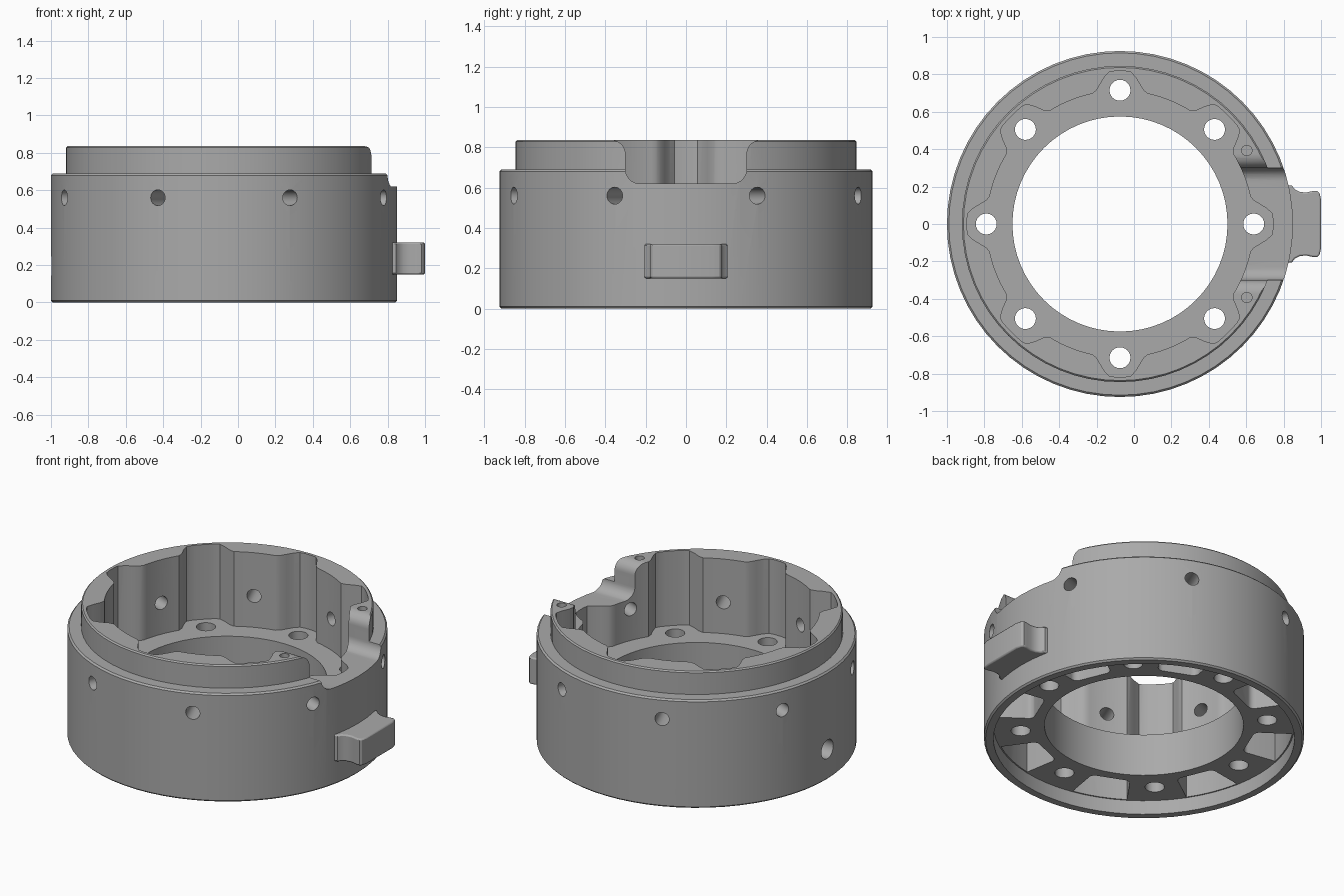
import bpy, bmesh, math
from math import sin, cos, pi, radians
from mathutils import Matrix, Vector

cube = bpy.data.objects.get("Cube")
if cube:
    bpy.data.objects.remove(cube)

CX = -0.075          # ring axis
SEG = 64
grey = bpy.data.materials.new("machined_grey")
grey.use_nodes = True
colour = (0.4, 0.4, 0.4, 1)
grey.diffuse_color = colour
grey.node_tree.nodes["Principled BSDF"].inputs["Base Color"].default_value = colour


def finish(bm, name):
    bmesh.ops.recalc_face_normals(bm, faces=bm.faces)
    mesh = bpy.data.meshes.new(name)
    bm.to_mesh(mesh)
    bm.free()
    mesh.materials.append(grey)
    obj = bpy.data.objects.new(name, mesh)
    bpy.context.collection.objects.link(obj)
    return obj


def prism(bm, outline, lo, hi, matrix=Matrix()):
    """Extrude a 2D outline from lo to hi along the local z axis."""
    low = [bm.verts.new(matrix @ Vector((x, y, lo))) for x, y in outline]
    top = [bm.verts.new(matrix @ Vector((x, y, hi))) for x, y in outline]
    bm.faces.new(low[::-1])
    bm.faces.new(top)
    n = len(low)
    for i in range(n):
        j = (i + 1) % n
        bm.faces.new((low[i], low[j], top[j], top[i]))


def arc(cx, cy, r, start, end, n=8):
    angles = [radians(start + (end - start) * i / n) for i in range(n + 1)]
    return [(cx + r * cos(a), cy + r * sin(a)) for a in angles]


def circle(cx, cy, r, n=24):
    return arc(cx, cy, r, 0, 360, n)[:-1]


def cut(target, bm, name):
    cutter = finish(bm, name)
    cutter.hide_render = True
    mod = target.modifiers.new(name, "BOOLEAN")
    mod.operation, mod.solver, mod.object = "DIFFERENCE", "EXACT", cutter
    bpy.context.view_layer.objects.active = target
    bpy.ops.object.modifier_apply(modifier=name)
    bpy.data.objects.remove(cutter)


def smooth(obj):
    bpy.ops.object.select_all(action="DESELECT")
    obj.select_set(True)
    bpy.context.view_layer.objects.active = obj
    bpy.ops.object.shade_smooth_by_angle(angle=radians(30))


# Stepped housing, turned from its cross-section
section = [(0.575, 0.09), (0.87, 0.09), (0.87, 0), (0.915, 0), (0.925, 0.01),
           (0.925, 0.68), (0.915, 0.69), (0.845, 0.69), (0.845, 0.828),
           (0.837, 0.836), (0.575, 0.836)]
bm = bmesh.new()
rings = []
for i in range(SEG):
    a = 2 * pi * i / SEG
    rings.append([bm.verts.new((CX + r * cos(a), r * sin(a), z)) for r, z in section])
for i in range(SEG):
    a, b = rings[i], rings[(i + 1) % SEG]
    for j in range(len(section)):
        k = (j + 1) % len(section)
        bm.faces.new((a[j], b[j], b[k], a[k]))
housing = finish(bm, "housing")


# Lobed cavity above the floor, one lobe around each bolt
def cavity_radius(deg):
    k = round(deg / 45)
    off = abs(deg - 45 * k)
    flat, foot = (6, 13) if k % 2 else (3, 12)
    t = min(max((foot - off) / (foot - flat), 0), 1)
    return 0.712 + 0.106 * t * t * (3 - 2 * t)


outline = []
for d in range(0, 360, 2):
    r = cavity_radius(d)
    outline.append((CX + r * cos(radians(d)), r * sin(radians(d))))
bm = bmesh.new()
prism(bm, outline, 0.36, 1)
cut(housing, bm, "cavity")

# Side notch with rounded corners
half = arc(0.23, 0.69, 0.07, -90, 0) + arc(0.37, 0.766, 0.07, 180, 90) + [(0.37, 1)]
notch = half + [(-y, z) for y, z in reversed(half)]
along_x = Matrix(((0, 0, 1, 0), (1, 0, 0, 0), (0, 1, 0, 0), (0, 0, 0, 1)))
bm = bmesh.new()
prism(bm, notch, 0.3, 1.2, along_x)
cut(housing, bm, "notch")

# Radial holes through the wall, and one larger blind port
bm = bmesh.new()
for i in range(8):
    turn = Matrix.Translation((CX, 0, 0.56)) @ Matrix.Rotation(radians(22.5 + 45 * i), 4, "Z")
    prism(bm, circle(0, 0, 0.042), 0.6, 1, turn @ along_x)
port = Matrix.Translation((CX, 0, 0.195)) @ Matrix.Rotation(pi, 4, "Z")
prism(bm, circle(0, 0, 0.06), 0.78, 1, port @ along_x)
cut(housing, bm, "radial_holes")

# Bolt holes, underside pockets and the screw holes beside the notch
pocket = (arc(0.675, 0.085, 0.04, 90, 180) [::-1] + arc(0, 0, 0.862, 11, -11, 6)
          + arc(0.675, -0.085, 0.04, 180, 270)[::-1])
bm = bmesh.new()
for i in range(8):
    a = radians(45 * i)
    prism(bm, circle(CX + 0.715 * cos(a), 0.715 * sin(a), 0.056), -0.1, 0.5)
    turn = Matrix.Translation((CX, 0, 0)) @ Matrix.Rotation(a + radians(22.5), 4, "Z")
    prism(bm, pocket[::-1], 0.04, 0.3, turn)
for side in (-1, 1):
    prism(bm, circle(0.603, 0.393 * side, 0.028, 16), 0.7, 1)
cut(housing, bm, "floor_holes")
smooth(housing)

# Locking tab with flared root
edge = [(0.78, 0.21), (0.845, 0.205), (0.86, 0.185), (0.885, 0.172), (0.92, 0.168),
        (0.955, 0.176), (0.98, 0.177), (0.992, 0.165), (1.0, 0.13)]
bm = bmesh.new()
prism(bm, edge + [(x, -y) for x, y in reversed(edge)], 0.15, 0.32)
tab = finish(bm, "locking_tab")
bevel = tab.modifiers.new("soft_edges", "BEVEL")
bevel.width, bevel.segments, bevel.limit_method = 0.008, 2, "ANGLE"
bevel.angle_limit = radians(50)
smooth(tab)
